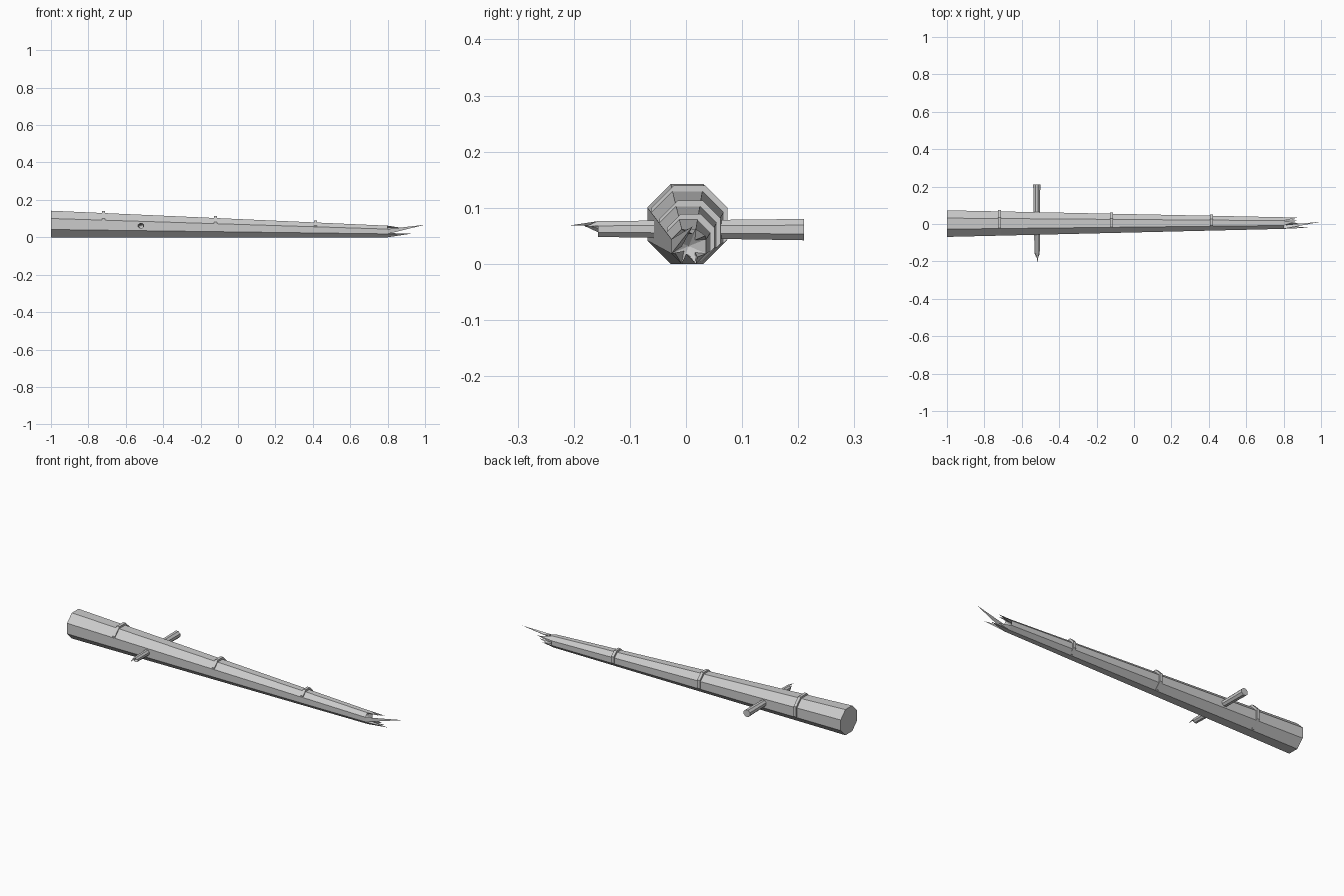
import bpy, bmesh, math
from mathutils import Vector

if "Cube" in bpy.data.objects:
    bpy.data.objects.remove(bpy.data.objects["Cube"], do_unlink=True)

wood = bpy.data.materials.new("weathered_grey")
wood.use_nodes = True
GREY = (0.6, 0.6, 0.6, 1)
wood.diffuse_color = GREY
wood.node_tree.nodes["Principled BSDF"].inputs["Base Color"].default_value = GREY


def octagon(center, apothem, axis):
    """Eight points around a centre, flat side up, facing along x or y."""
    pts = []
    r = apothem / math.cos(math.pi / 8)
    for k in range(8):
        a = math.pi / 8 + k * math.pi / 4
        u, w = r * math.cos(a), r * math.sin(a)
        off = Vector((0, u, w)) if axis == "x" else Vector((u, 0, w))
        pts.append(Vector(center) + off)
    return pts


def build(name, start, end, axis, dip=0.0, splinters=()):
    """Tapered octagonal pole; its end may be hollowed and splintered."""
    bm = bmesh.new()
    ends = [octagon(c, a, axis) for c, a in (start, end)]
    rings = [[bm.verts.new(p) for p in pts] for pts in ends]
    bm.faces.new(rings[0])
    for k in range(8):
        j = (k + 1) % 8
        bm.faces.new((rings[0][k], rings[0][j], rings[1][j], rings[1][k]))
    hollow = Vector(end[0])
    hollow += (Vector(start[0]) - hollow).normalized() * dip
    if dip:
        mid = bm.verts.new(hollow)
        for k in range(8):
            bm.faces.new((rings[1][k], rings[1][(k + 1) % 8], mid))
    else:
        bm.faces.new(rings[1])
    # each splinter is a thin spike rooted on one side of the broken end
    for k, depth, tip in splinters:
        a, b = ends[1][k], ends[1][(k + 1) % 8]
        root = ((a + b) / 2).lerp(hollow, depth)
        a, b, c, t = [bm.verts.new(p) for p in (a, b, root, Vector(tip))]
        for tri in ((a, b, c), (a, b, t), (b, c, t), (c, a, t)):
            bm.faces.new(tri)
    bmesh.ops.recalc_face_normals(bm, faces=bm.faces)
    mesh = bpy.data.meshes.new(name)
    bm.to_mesh(mesh)
    bm.free()
    mesh.materials.append(wood)
    obj = bpy.data.objects.new(name, mesh)
    bpy.context.collection.objects.link(obj)
    return obj


def mast_at(x):
    """Mast half-width and side offset; the underside lies on the ground."""
    t = (x + 1) / 1.8
    return 0.071 + t * (0.031 - 0.071), 0.002 + t * 0.003


# Mast with its snapped tip
a0, y0 = mast_at(-1)
a1, y1 = mast_at(0.8)
build("mast", ((-1, y0, a0), a0), ((0.8, y1, a1), a1), "x", 0.03, (
    (3, 0.6, (1.0, 0.012, 0.067)),
    (4, 0.6, (0.93, -0.02, 0.02)),
    (5, 0.5, (0.9, 0.0, 0.018)),
    (6, 0.5, (0.87, 0.02, 0.012)),
    (0, 0.5, (0.88, 0.035, 0.05)),
    (1, 0.3, (0.86, 0.012, 0.053)),
))

# Bands seated slightly high on the mast
for i, x in enumerate((-0.72, -0.12, 0.415)):
    a, y = mast_at(x)
    c = (y + 0.004, a + 0.007)
    build(f"mast_band_{i + 1}", ((x - 0.008, *c), a + 0.003),
          ((x + 0.008, *c), a + 0.003), "x")

# Cross spar, sawn at the back and broken at the front
build("cross_spar", ((-0.52, 0.21, 0.061), 0.019),
      ((-0.518, -0.157, 0.062), 0.014), "y", 0.015, (
    (1, 0.5, (-0.515, -0.21, 0.068)),
    (3, 0.5, (-0.52, -0.185, 0.07)),
    (0, 0.5, (-0.512, -0.18, 0.066)),
))
